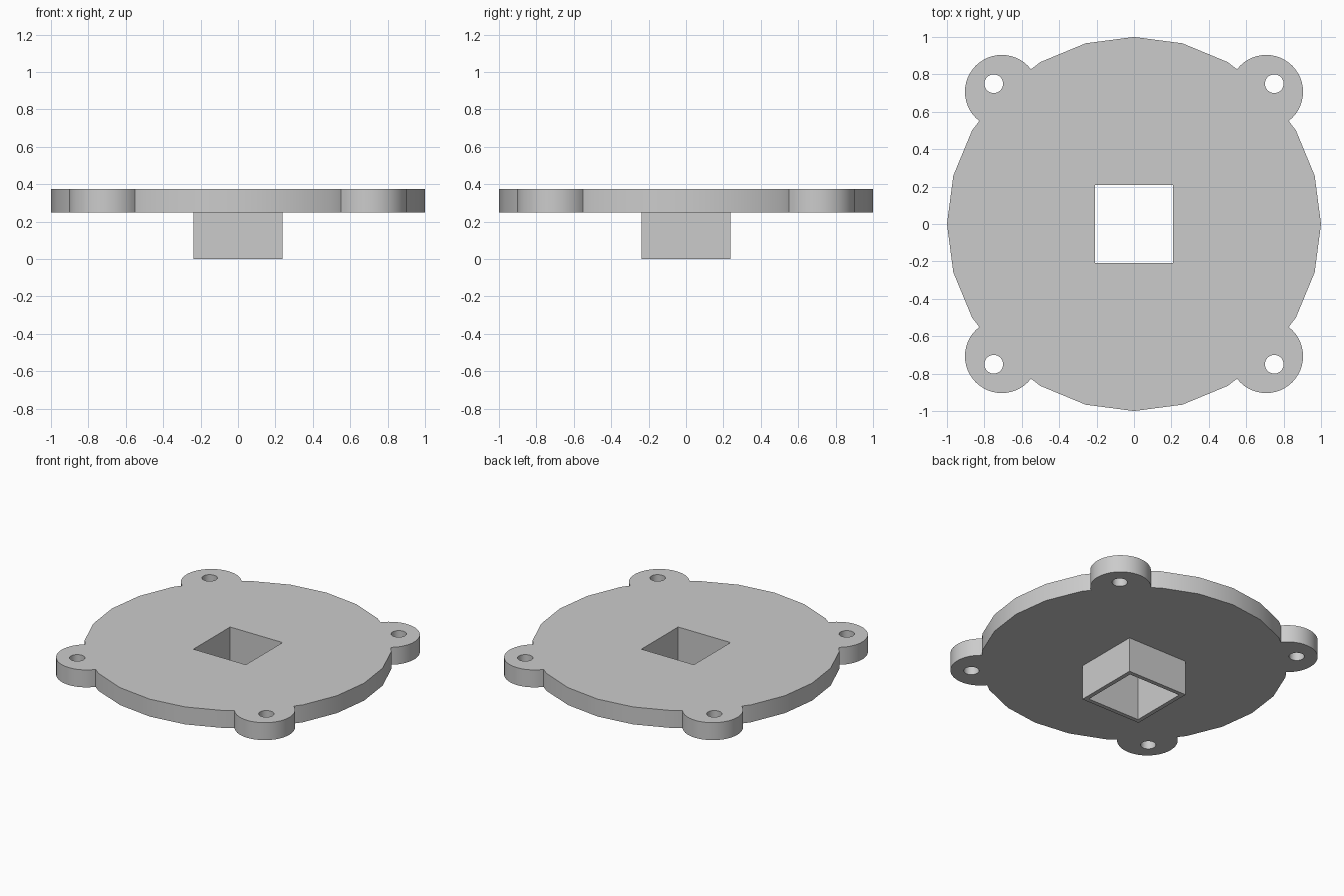
import bpy
import math

if "Cube" in bpy.data.objects:
    bpy.data.objects.remove(bpy.data.objects["Cube"])

PLATE_BOTTOM, PLATE_TOP = 0.25, 0.375
SIGNS = [(sx, sy) for sx in (-1, 1) for sy in (-1, 1)]


def cylinder(name, x, y, radius, z0, z1, sides):
    bpy.ops.mesh.primitive_cylinder_add(vertices=sides, radius=radius, depth=z1 - z0,
                                        location=(x, y, (z0 + z1) / 2))
    obj = bpy.context.object
    obj.name = name
    return obj


def box(name, half, z0, z1):
    bpy.ops.mesh.primitive_cube_add(size=1, location=(0, 0, (z0 + z1) / 2))
    obj = bpy.context.object
    obj.name = name
    obj.scale = (2 * half, 2 * half, z1 - z0)
    bpy.ops.object.transform_apply(location=False, rotation=False, scale=True)
    return obj


def combine(target, tool, operation):
    """Apply a boolean and throw the tool object away."""
    mod = target.modifiers.new(operation.lower(), 'BOOLEAN')
    mod.operation = operation
    mod.solver = 'EXACT'
    mod.object = tool
    bpy.context.view_layer.objects.active = target
    bpy.ops.object.modifier_apply(modifier=mod.name)
    bpy.data.objects.remove(tool)


# Main disc: low-sided round plate
plate = cylinder("socket_plate", 0, 0, 1.0, PLATE_BOTTOM, PLATE_TOP, 24)

# Four rounded mounting lugs on the diagonals
for sx, sy in SIGNS:
    lug = cylinder("lug", sx * 0.707, sy * 0.707, 0.197, PLATE_BOTTOM, PLATE_TOP, 48)
    combine(plate, lug, 'UNION')

# Square socket hanging below the plate
combine(plate, box("socket", 0.238, 0.0, 0.3), 'UNION')

# Square opening through plate and socket
combine(plate, box("opening", 0.208, -0.1, 0.5), 'DIFFERENCE')

# Screw holes in the lugs
for sx, sy in SIGNS:
    hole = cylinder("hole", sx * 0.75, sy * 0.75, 0.05, 0.1, 0.5, 32)
    combine(plate, hole, 'DIFFERENCE')

# Smooth the round sides, keep the rims and corners sharp
bpy.ops.object.select_all(action='DESELECT')
plate.select_set(True)
bpy.context.view_layer.objects.active = plate
bpy.ops.object.shade_smooth_by_angle(angle=math.radians(30))
